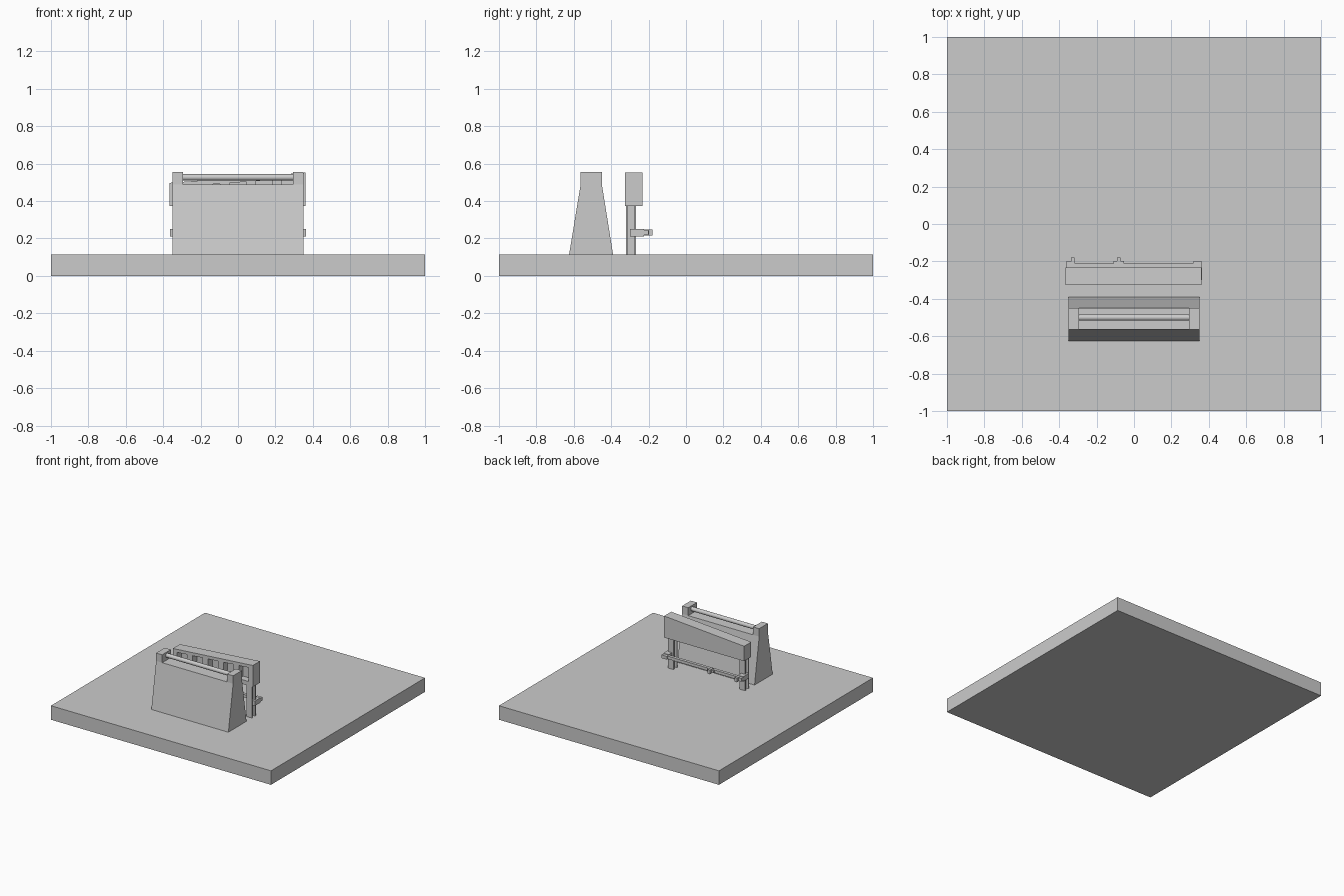
import bpy, bmesh, math
from mathutils import Vector

if "Cube" in bpy.data.objects:
    bpy.data.objects.remove(bpy.data.objects["Cube"], do_unlink=True)

grey = bpy.data.materials.new("plain grey")
grey.use_nodes = True
grey.diffuse_color = (0.6, 0.6, 0.6, 1)
grey.node_tree.nodes["Principled BSDF"].inputs["Base Color"].default_value = (0.6, 0.6, 0.6, 1)


def finish(name, bm):
    bmesh.ops.recalc_face_normals(bm, faces=bm.faces)
    mesh = bpy.data.meshes.new(name)
    bm.to_mesh(mesh)
    bm.free()
    mesh.materials.append(grey)
    obj = bpy.data.objects.new(name, mesh)
    bpy.context.collection.objects.link(obj)
    return obj


def prism(name, points, sweep):
    """Extrude a flat outline of 3D points along a vector."""
    bm = bmesh.new()
    face = bm.faces.new([bm.verts.new(p) for p in points])
    side = bmesh.ops.extrude_face_region(bm, geom=[face])
    verts = [g for g in side["geom"] if isinstance(g, bmesh.types.BMVert)]
    bmesh.ops.translate(bm, verts=verts, vec=Vector(sweep))
    return finish(name, bm)


def box(name, x, y, z):
    outline = [(x[0], y[0], z[0]), (x[1], y[0], z[0]), (x[1], y[1], z[0]), (x[0], y[1], z[0])]
    return prism(name, outline, (0, 0, z[1] - z[0]))


TOP = 0.115      # top of the ground slab
HALF = 0.35      # half width of the wall

box("ground_slab", (-1, 1), (-1, 1), (0, TOP))

# Tapered wall with raised cheeks holding a bar
wall = [(-0.625, TOP), (-0.39, TOP), (-0.45, 0.49), (-0.563, 0.49)]
prism("tapered_wall", [(-HALF, y, z) for y, z in wall], (2 * HALF, 0, 0))
for side, sign in (("left", 1), ("right", -1)):
    box(side + "_wall_cheek", sorted((sign * 0.295, sign * HALF)), (-0.563, -0.45), (0.49, 0.555))

bpy.ops.mesh.primitive_cylinder_add(vertices=24, radius=0.017, depth=0.6,
                                    location=(0, -0.5, 0.527), rotation=(0, math.pi / 2, 0))
bar = bpy.context.object
bar.name = "wall_bar"
bar.data.materials.append(grey)
bpy.ops.object.shade_smooth_by_angle()


# Beam with a sloping top edge and a row of front pockets
def beam_top(x):
    return 0.525 + 0.075 * x


ends = (-0.365, 0.362)
beam = prism("sloping_beam",
             [(ends[0], -0.325, 0.375), (ends[1], -0.325, 0.375),
              (ends[1], -0.325, beam_top(ends[1])), (ends[0], -0.325, beam_top(ends[0]))],
             (0, 0.092, 0))
for i in range(5):
    a = 0.14 * (i - 2) - 0.045
    b = a + 0.09
    cutter = prism("pocket_cutter",
                   [(a, -0.4, 0.41), (b, -0.4, 0.41),
                    (b, -0.4, beam_top(b) - 0.025), (a, -0.4, beam_top(a) - 0.025)],
                   (0, 0.13, 0))
    cutter.hide_render = True
    cut = beam.modifiers.new("pocket", "BOOLEAN")
    cut.operation, cut.solver, cut.object = "DIFFERENCE", "EXACT", cutter
    bpy.context.view_layer.objects.active = beam
    bpy.ops.object.modifier_apply(modifier=cut.name)
    bpy.data.objects.remove(cutter, do_unlink=True)

# Flanged posts with clamps around them
flange = [(0.025, -0.32), (0.025, -0.31), (0.005, -0.31), (0.005, -0.278), (0.025, -0.278), (0.025, -0.267)]
section = flange + [(-x, y) for x, y in reversed(flange)]
for side, sign in (("left", 1), ("right", -1)):
    prism(side + "_post", [(sign * 0.325 + x, y, TOP) for x, y in section], (0, 0, 0.26))
    box(side + "_post_clamp", sorted((sign * 0.315, sign * 0.363)), (-0.3, -0.225), (0.21, 0.25))
    box(side + "_clamp_end", sorted((sign * 0.315, sign * 0.363)), (-0.225, -0.2), (0.218, 0.245))

# Cross rail with its pegs
box("cross_rail", (-0.32, 0.32), (-0.237, -0.212), (0.219, 0.243))
for name, x in (("right", -0.328), ("middle", -0.082)):
    box(name + "_peg", (x - 0.01, x + 0.01), (-0.225, -0.178), (0.215, 0.249))
box("middle_peg_crossbar", (-0.11, -0.054), (-0.212, -0.197), (0.222, 0.242))
